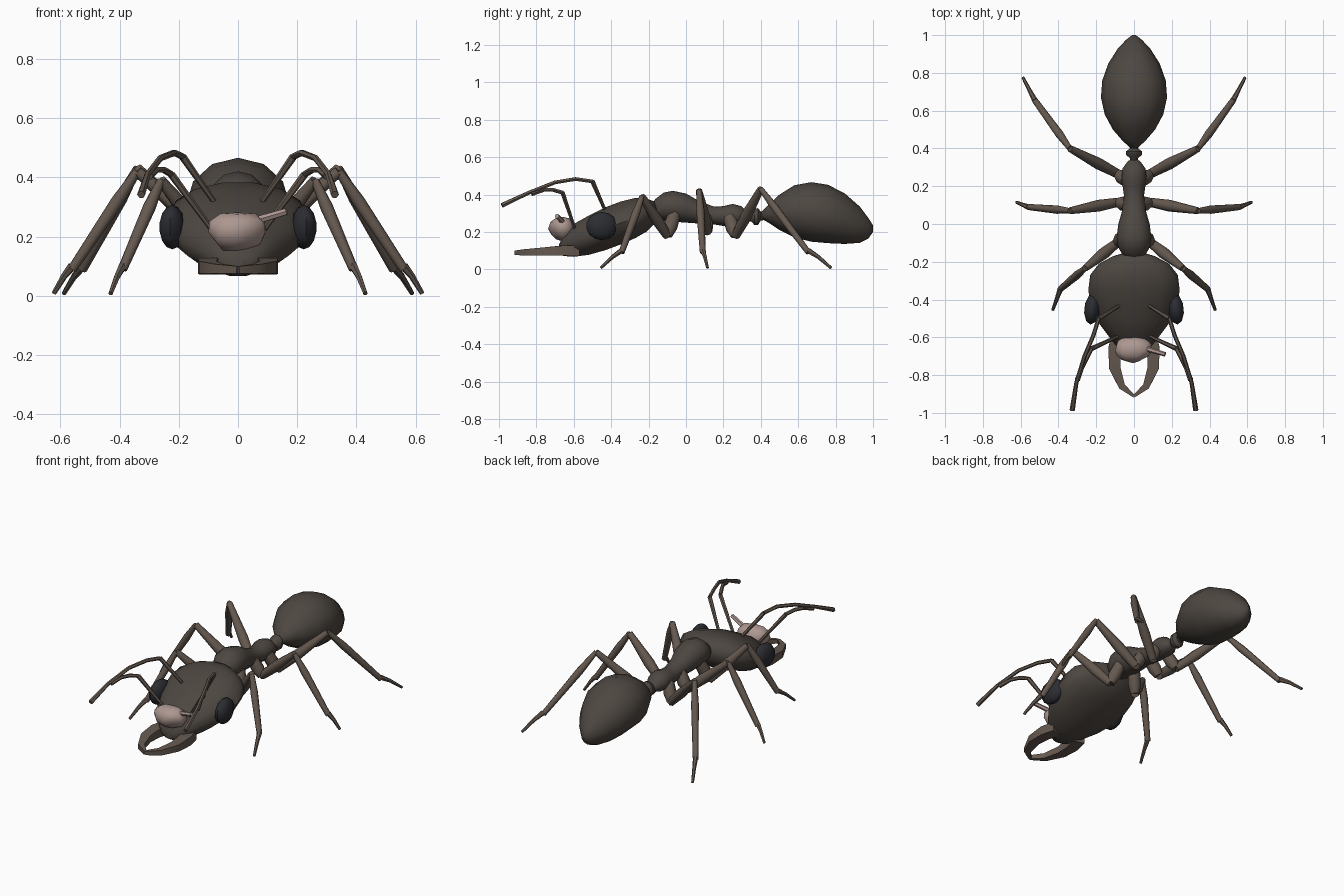
import bpy, bmesh, math, random
from mathutils import Vector, Matrix

random.seed(4)


def material(name, rgb):
    m = bpy.data.materials.new(name)
    m.diffuse_color = (*rgb, 1)
    return m


SHELL = material("shell", (0.075, 0.063, 0.053))
LIMB = material("limb", (0.13, 0.10, 0.08))
EYE = material("eye", (0.025, 0.026, 0.032))
FOOD = material("food", (0.42, 0.31, 0.28))


def finish(bm, name, mat, mirror=False, angle=50):
    bmesh.ops.recalc_face_normals(bm, faces=bm.faces)
    me = bpy.data.meshes.new(name)
    bm.to_mesh(me)
    bm.free()
    me.materials.append(mat)
    ob = bpy.data.objects.new(name, me)
    bpy.context.collection.objects.link(ob)
    bpy.ops.object.select_all(action='DESELECT')
    ob.select_set(True)
    bpy.context.view_layer.objects.active = ob
    bpy.ops.object.shade_smooth_by_angle(angle=math.radians(angle))
    if mirror:
        mod = ob.modifiers.new("mirror", 'MIRROR')
        mod.use_mirror_merge = False
    return ob


def tube(bm, path, radii, sides=8, phase=0.0, axis=None):
    """Closed skin of elliptical rings; radii are (sideways, upward)."""
    pts = [Vector(p) for p in path]
    rings = []
    for i, p in enumerate(pts):
        t = Vector(axis) if axis else (pts[min(i + 1, len(pts) - 1)] - pts[max(i - 1, 0)]).normalized()
        side = t.cross(Vector((0, 0, 1))).normalized()
        up = side.cross(t)
        r = radii[i]
        rx, rz = r if isinstance(r, tuple) else (r, r)
        ring = []
        for k in range(sides):
            a = phase + 2 * math.pi * k / sides
            ring.append(bm.verts.new(p + side * rx * math.cos(a) + up * rz * math.sin(a)))
        rings.append(ring)
    for a, b in zip(rings, rings[1:]):
        for k in range(sides):
            j = (k + 1) % sides
            bm.faces.new((a[k], a[j], b[j], b[k]))
    bm.faces.new(rings[0])
    bm.faces.new(rings[-1])


def body(name, rows, sides=12):
    """Rows are (y, half width, bottom z, top z)."""
    bm = bmesh.new()
    tube(bm, [(0, y, (b + t) / 2) for y, w, b, t in rows],
         [(w, (t - b) / 2) for y, w, b, t in rows], sides, math.pi / sides * 0, (0, 1, 0))
    return finish(bm, name, SHELL)


# Body segments
body("head", [(-0.68, 0.035, 0.085, 0.13), (-0.655, 0.085, 0.07, 0.185), (-0.60, 0.13, 0.065, 0.245),
              (-0.52, 0.19, 0.075, 0.29), (-0.43, 0.23, 0.10, 0.335), (-0.35, 0.242, 0.13, 0.365),
              (-0.27, 0.232, 0.165, 0.385), (-0.21, 0.185, 0.20, 0.38), (-0.17, 0.11, 0.24, 0.365),
              (-0.15, 0.04, 0.28, 0.34)], 14)
body("thorax", [(-0.19, 0.025, 0.30, 0.34), (-0.165, 0.06, 0.27, 0.375), (-0.12, 0.085, 0.26, 0.41),
                (-0.07, 0.092, 0.255, 0.42), (0.0, 0.083, 0.25, 0.405), (0.07, 0.063, 0.245, 0.365),
                (0.15, 0.053, 0.24, 0.335), (0.20, 0.06, 0.232, 0.338), (0.25, 0.066, 0.23, 0.35),
                (0.295, 0.06, 0.235, 0.338), (0.33, 0.035, 0.25, 0.305), (0.345, 0.015, 0.26, 0.29)])
body("petiole", [(0.32, 0.02, 0.255, 0.295), (0.35, 0.022, 0.255, 0.30), (0.365, 0.042, 0.235, 0.325),
                 (0.385, 0.042, 0.235, 0.33), (0.40, 0.022, 0.26, 0.31), (0.44, 0.03, 0.265, 0.32)], 10)
body("gaster", [(0.405, 0.022, 0.27, 0.31), (0.44, 0.06, 0.25, 0.345), (0.50, 0.112, 0.21, 0.40),
                (0.58, 0.155, 0.17, 0.45), (0.67, 0.175, 0.148, 0.466), (0.76, 0.168, 0.14, 0.452),
                (0.85, 0.136, 0.136, 0.405), (0.93, 0.085, 0.142, 0.335), (0.975, 0.042, 0.165, 0.275),
                (1.0, 0.01, 0.20, 0.235)], 12)

# Eyes
bm = bmesh.new()
bmesh.ops.create_uvsphere(bm, u_segments=10, v_segments=7, radius=1,
                          matrix=Matrix.Translation((0.222, -0.45, 0.232)) @ Matrix.Rotation(0.1, 4, 'Z')
                          @ Matrix.Diagonal((0.043, 0.085, 0.075, 1)))
finish(bm, "eyes", EYE, True)

# Mandibles, square in section
bm = bmesh.new()
q = math.sqrt(2)
tube(bm, [(0.08, -0.58, 0.10), (0.102, -0.66, 0.10), (0.102, -0.76, 0.096), (0.064, -0.86, 0.091),
          (0.0, -0.912, 0.088)],
     [(0.036 * q, 0.028 * q), (0.034 * q, 0.027 * q), (0.03 * q, 0.021 * q), (0.018 * q, 0.016 * q),
      (0.007 * q, 0.012 * q)], 4, math.pi / 4)
finish(bm, "mandibles", LIMB, True, 35)

# Antennae: upright scape and drooping whip for each pair
ANTENNAE = {
    "long_antennae": [(0.075, -0.43, 0.31), (0.187, -0.50, 0.47), (0.215, -0.59, 0.483), (0.262, -0.70, 0.465),
                      (0.305, -0.84, 0.41), (0.327, -0.985, 0.342)],
    "short_antennae": [(0.085, -0.595, 0.22), (0.225, -0.66, 0.41), (0.25, -0.71, 0.425),
                       (0.275, -0.76, 0.425), (0.30, -0.825, 0.405)],
}
for name, p in ANTENNAE.items():
    bm = bmesh.new()
    tube(bm, p[:2], [0.009, 0.013], 6)
    n = len(p) - 1
    tube(bm, p[1:], [0.011] * (n - 1) + [0.014], 6)
    finish(bm, name, LIMB, True)

# Legs: hip on thorax, coxa end, knee, ankle, toe
LEGS = {
    "front_legs": [(0.05, -0.06, 0.30), (0.09, -0.10, 0.18), (0.26, -0.235, 0.39), (0.39, -0.345, 0.09),
                   (0.43, -0.455, 0.008)],
    "middle_legs": [(0.03, 0.10, 0.29), (0.085, 0.115, 0.20), (0.34, 0.07, 0.42), (0.56, 0.09, 0.09),
                    (0.622, 0.115, 0.008)],
    "hind_legs": [(0.04, 0.23, 0.28), (0.085, 0.265, 0.18), (0.34, 0.40, 0.43), (0.525, 0.655, 0.09),
                  (0.588, 0.775, 0.008)],
}
for name, pts in LEGS.items():
    hip, coxa, knee, ankle, toe = map(Vector, pts)
    bm = bmesh.new()
    tube(bm, [hip, coxa.lerp(hip, 0.4), coxa], [0.034, 0.038, 0.026], 8)
    tube(bm, [coxa, coxa.lerp(knee, 0.4), knee], [0.024, 0.031, 0.018], 8)
    tube(bm, [knee, knee.lerp(ankle, 0.3), ankle], [0.014, 0.022, 0.016], 8)
    mid = ankle.lerp(toe, 0.45) + Vector((0, 0, 0.012))
    tube(bm, [ankle + Vector((0, 0, 0.01)), mid, toe], [0.015, 0.011, 0.008], 6)
    finish(bm, name, LIMB, True)

# Food crumb held above the jaws
bm = bmesh.new()
bmesh.ops.create_icosphere(bm, subdivisions=2, radius=1)
for v in bm.verts:
    v.co *= random.uniform(0.88, 1.1)
    v.co.x *= 1 + 0.2 * v.co.z
    v.co = Vector((v.co.x * 0.098 - 0.005, v.co.y * 0.072 - 0.66, v.co.z * 0.07 + 0.215))
finish(bm, "food_crumb", FOOD)
bm = bmesh.new()
tube(bm, [(0.03, -0.65, 0.245), (0.165, -0.69, 0.285)], [0.015, 0.012], 6)
finish(bm, "crumb_stalk", FOOD)
